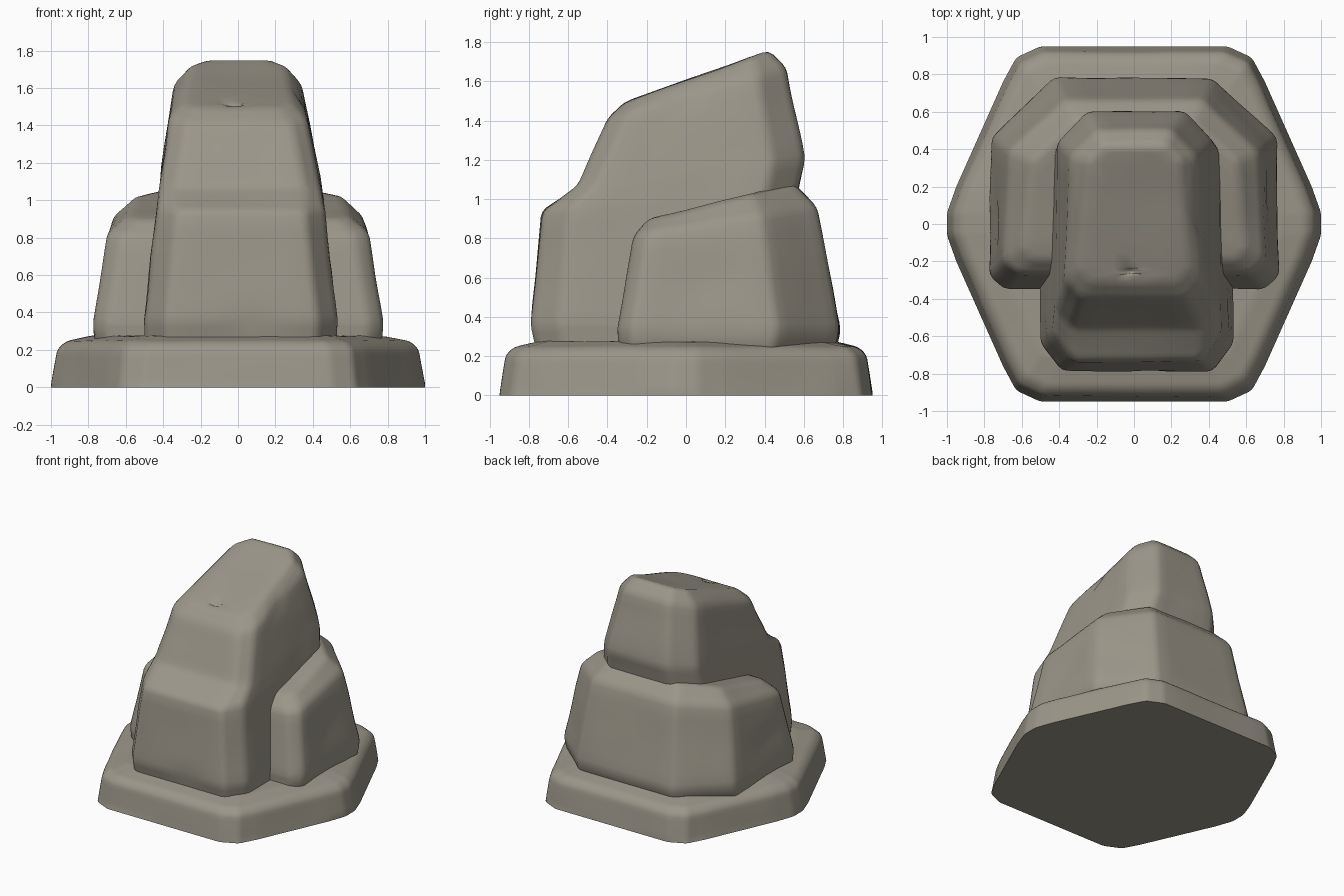
import bpy, bmesh, math
from mathutils import Vector, noise

if "Cube" in bpy.data.objects:
    bpy.data.objects.remove(bpy.data.objects["Cube"])

stone = bpy.data.materials.new("warm_grey_stone")
stone.diffuse_color = (0.33, 0.305, 0.25, 1)
stone.use_nodes = True
stone.node_tree.nodes["Principled BSDF"].inputs["Base Color"].default_value = stone.diffuse_color


def ring(yf, zf, yb, zb, wf, wb, front_cut, back_cut, x0=0.0):
    """Chamfered rectangle, tilted from its front edge to its back edge."""
    (fx, fy), (bx, by) = front_cut, back_cut
    outline = [(wf - fx, yf), (wf, yf + fy), (wb, yb - by), (wb - bx, yb)]
    outline += [(-x, y) for x, y in reversed(outline)]
    slope = (zb - zf) / (yb - yf)
    return [Vector((x + x0, y, zf + slope * (y - yf))) for x, y in outline]


def rock(name, rings, bevel, dents=(), amount=0.008):
    """Loft the rings, soften the edges, then weather the surface."""
    bm = bmesh.new()
    loops = [[bm.verts.new(p) for p in r] for r in rings]
    n = len(loops[0])
    for a, b in zip(loops, loops[1:]):
        for i in range(n):
            j = (i + 1) % n
            bm.faces.new((a[i], a[j], b[j], b[i]))
    bm.faces.new(loops[0][::-1])
    bm.faces.new(loops[-1])
    bmesh.ops.recalc_face_normals(bm, faces=bm.faces)
    edges = [e for e in bm.edges if e.calc_face_angle(0) > math.radians(12)
             and max(v.co.z for v in e.verts) > 0.01]
    bmesh.ops.bevel(bm, geom=edges, offset=bevel, segments=2, profile=0.5,
                    affect='EDGES', clamp_overlap=True)
    bmesh.ops.triangulate(bm, faces=[f for f in bm.faces if len(f.verts) > 4])
    long_edges = [e for e in bm.edges if e.calc_length() > 0.06]
    bmesh.ops.subdivide_edges(bm, edges=long_edges, cuts=6, use_grid_fill=True)
    bm.normal_update()
    moves = []
    for v in bm.verts:
        if v.co.z < 0.01:
            continue
        d = amount * noise.noise(v.co * 3.5)
        for centre, radius, depth in dents:
            d -= depth * math.exp(-((v.co - Vector(centre)).length / radius) ** 2)
        moves.append((v, v.normal * d))
    for v, m in moves:
        v.co += m
    mesh = bpy.data.meshes.new(name)
    bm.to_mesh(mesh)
    bm.free()
    mesh.materials.append(stone)
    obj = bpy.data.objects.new(name, mesh)
    bpy.context.collection.objects.link(obj)
    bpy.ops.object.select_all(action='DESELECT')
    obj.select_set(True)
    bpy.context.view_layer.objects.active = obj
    bpy.ops.object.shade_smooth_by_angle(angle=math.radians(35))
    return obj


# Six-sided base slab with blunted corners
quarter = [(1.0, 0.06), (0.95, 0.2), (0.70, 0.76), (0.63, 0.89), (0.50, 0.95)]
half = quarter + [(-x, y) for x, y in reversed(quarter)]
hexagon = half + [(x, -y) for x, y in reversed(half)]
rock("base_slab",
     [[Vector((x * s, y * s, z)) for x, y in hexagon]
      for z, s in ((0, 1), (0.205, 0.965), (0.245, 0.92), (0.275, 0.78))],
     0.02, amount=0.006)

# Low rock wrapping the back and both sides
rock("shoulder_rock", [
    ring(-0.34, 0.23, 0.76, 0.23, 0.765, 0.76, (0.08, 0.07), (0.34, 0.32)),
    ring(-0.345, 0.34, 0.785, 0.34, 0.775, 0.765, (0.08, 0.07), (0.34, 0.32)),
    ring(-0.27, 0.81, 0.665, 0.96, 0.70, 0.67, (0.08, 0.07), (0.30, 0.28)),
    ring(-0.19, 0.90, 0.55, 1.08, 0.59, 0.55, (0.06, 0.06), (0.24, 0.22)),
], 0.03, [((-0.74, 0.0, 0.55), 0.05, 0.025), ((0.72, 0.15, 0.6), 0.12, 0.015)])

# Tall central rock with a front ledge and sloping top
fc, bc = (0.11, 0.15), (0.16, 0.17)
rock("central_rock", [
    ring(-0.76, 0.23, 0.50, 0.23, 0.51, 0.51, fc, bc, 0.015),
    ring(-0.79, 0.36, 0.52, 0.36, 0.515, 0.515, fc, bc, 0.015),
    ring(-0.735, 0.94, 0.57, 1.04, 0.45, 0.44, fc, bc, 0.015),
    ring(-0.55, 1.07, 0.605, 1.20, 0.43, 0.42, (0.09, 0.10), bc, 0.01),
    ring(-0.40, 1.41, 0.51, 1.67, 0.37, 0.34, (0.09, 0.10), (0.14, 0.15), 0.0),
    ring(-0.31, 1.495, 0.42, 1.755, 0.29, 0.25, (0.06, 0.07), (0.08, 0.09), 0.0),
], 0.03, [((0.0, -0.25, 1.51), 0.035, 0.025), ((0.37, 0.0, 1.5), 0.05, 0.025),
          ((0.51, -0.43, 0.5), 0.04, 0.02), ((0.1, -0.77, 0.36), 0.06, 0.02)])
